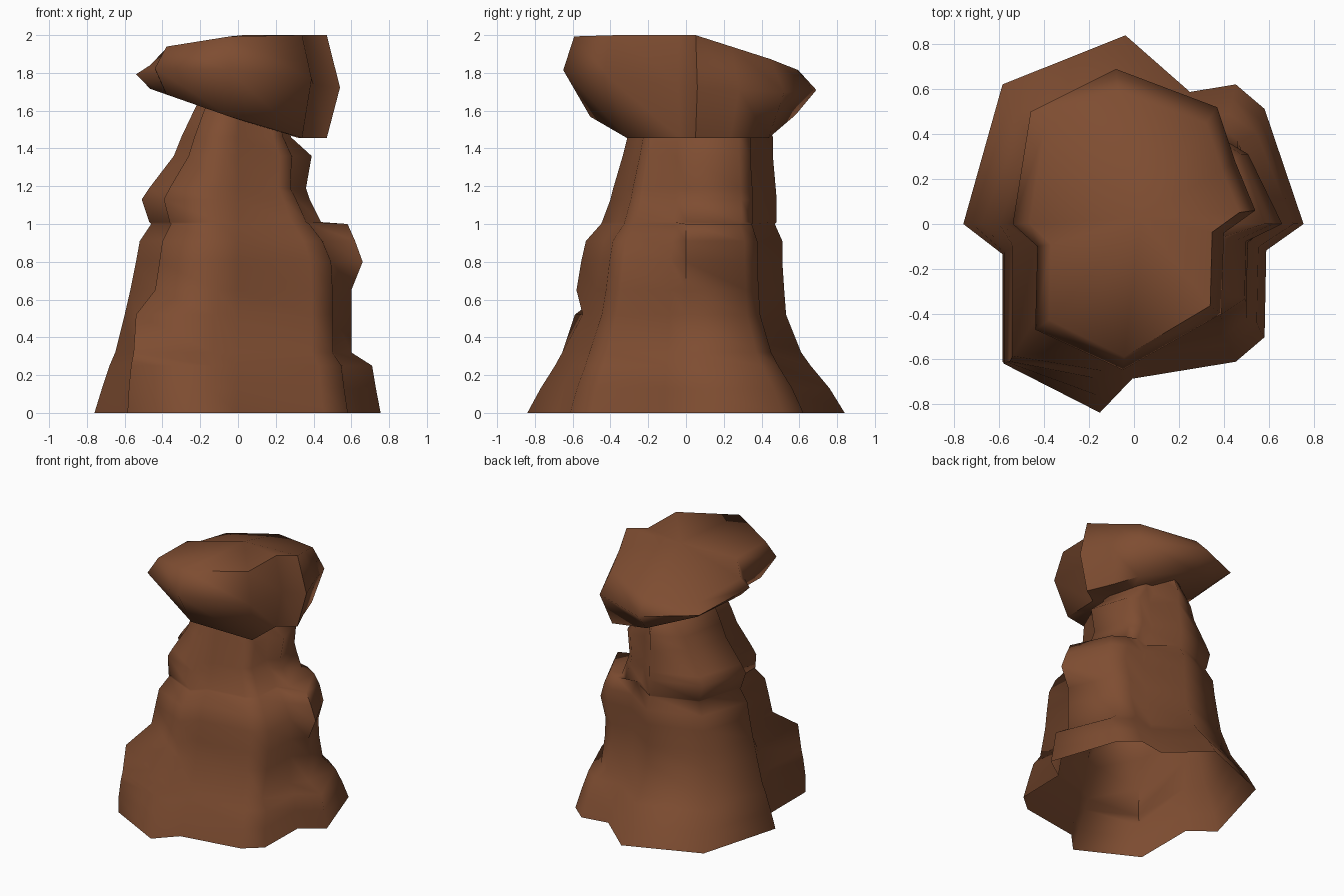
import bpy, bmesh, math

if "Cube" in bpy.data.objects:
    bpy.data.objects.remove(bpy.data.objects["Cube"])

rock = bpy.data.materials.new("red_brown_rock")
rock.diffuse_color = (0.21, 0.074, 0.031, 1)
rock.use_nodes = True
rock.node_tree.nodes["Principled BSDF"].inputs["Base Color"].default_value = rock.diffuse_color


def loft(name, rings, bottom=None, top=None):
    """Skin a stack of equal-length rings; optional centre points close the ends."""
    bm = bmesh.new()
    vs = [[bm.verts.new(p) for p in r] for r in rings]
    n = len(vs[0])
    for a, b in zip(vs, vs[1:]):
        for i in range(n):
            j = (i + 1) % n
            bm.faces.new((a[i], a[j], b[j], b[i]))
    for ring, tip in ((vs[0], bottom), (vs[-1], top)):
        if tip:
            c = bm.verts.new(tip)
            for i in range(n):
                bm.faces.new((ring[i], ring[(i + 1) % n], c))
    bmesh.ops.recalc_face_normals(bm, faces=bm.faces)
    me = bpy.data.meshes.new(name)
    bm.to_mesh(me)
    bm.free()
    me.materials.append(rock)
    ob = bpy.data.objects.new(name, me)
    bpy.context.collection.objects.link(ob)
    bpy.ops.object.select_all(action='DESELECT')
    ob.select_set(True)
    bpy.context.view_layer.objects.active = ob
    bpy.ops.object.shade_smooth_by_angle(angle=math.radians(75))
    return ob


def stretch(outline, left, right, front, back, front_right=None):
    """Scale each side of an outline separately."""
    out = []
    for u, v in outline:
        r = front_right if front_right and v < -.05 else right
        out.append((u * (r if u > 0 else left), v * (back if v > 0 else front)))
    return out


def column_outline(z):
    """Craggy outline; the front-left foot bulges until its shelf at z = 0.55."""
    k = z if z < .55 else 0
    foot_u, foot_v = -.77 - .25 * k, -.73 - .45 * k
    return [(-1, 0), (-.77, .74), (-.05, 1), (.33, .70), (.6, .74), (.77, .61),
            (1, 0), (.78, -.14), (.77, -.6), (.6, -.73), (-.01, -.82),
            (-.2, -1 + .2 * k), (foot_u, foot_v), (foot_u, -.16)]


# Column: z, left, right, front, back, front right
column_levels = [
    (0, .76, .755, .84, .84, .755), (.13, .72, .73, .79, .76, .73),
    (.25, .68, .71, .73, .66, .71), (.32, .65, .60, .70, .61, .65),
    (.52, .60, .60, .61, .53, .65), (.65, .57, .60, .58, .52, .65),
    (.80, .54, .66, .555, .51, .64), (.91, .52, .62, .53, .51, .58),
    (1.0, .46, .58, .45, .47, .49), (1.01, .47, .44, .445, .48, .47),
    (1.13, .51, .38, .40, .48, .40), (1.19, .47, .36, .385, .475, .36),
    (1.36, .34, .39, .335, .46, .37), (1.46, .30, .28, .31, .46, .31),
    (1.67, .2, .25, .25, .38, .25)]
loft("rock_column",
     [[(x, y, z) for x, y in stretch(column_outline(z), *s)] for z, *s in column_levels],
     top=(0, .05, 1.67))

# Cap rock: tilted underside, wide middle, top sloping down to the back and left tip
cap_outline = [(-.54, 0), (-.46, .5), (-.08, .69), (.37, .52), (.45, .28), (.54, .06),
               (.40, -.04), (.39, -.4), (-.05, -.65), (-.44, -.47), (-.43, -.1)]
under = [(x, y, 1.455 + .35 * max(.28 - x, 0))
         for x, y in stretch(cap_outline, .86, .87, .78, .84)]
middle = [(x, y, 1.76 - .06 * x - .08 * y) for x, y in cap_outline]
upper = [(x, y, 2 + .16 * min(x, 0) - max(-x - .38, 0) - .32 * max(y - .05, 0))
         for x, y in stretch(cap_outline, .86, .87, .91, .86)]
loft("cap_rock", [under, middle, upper], bottom=(.1, .05, 1.52), top=(.03, .03, 2))
